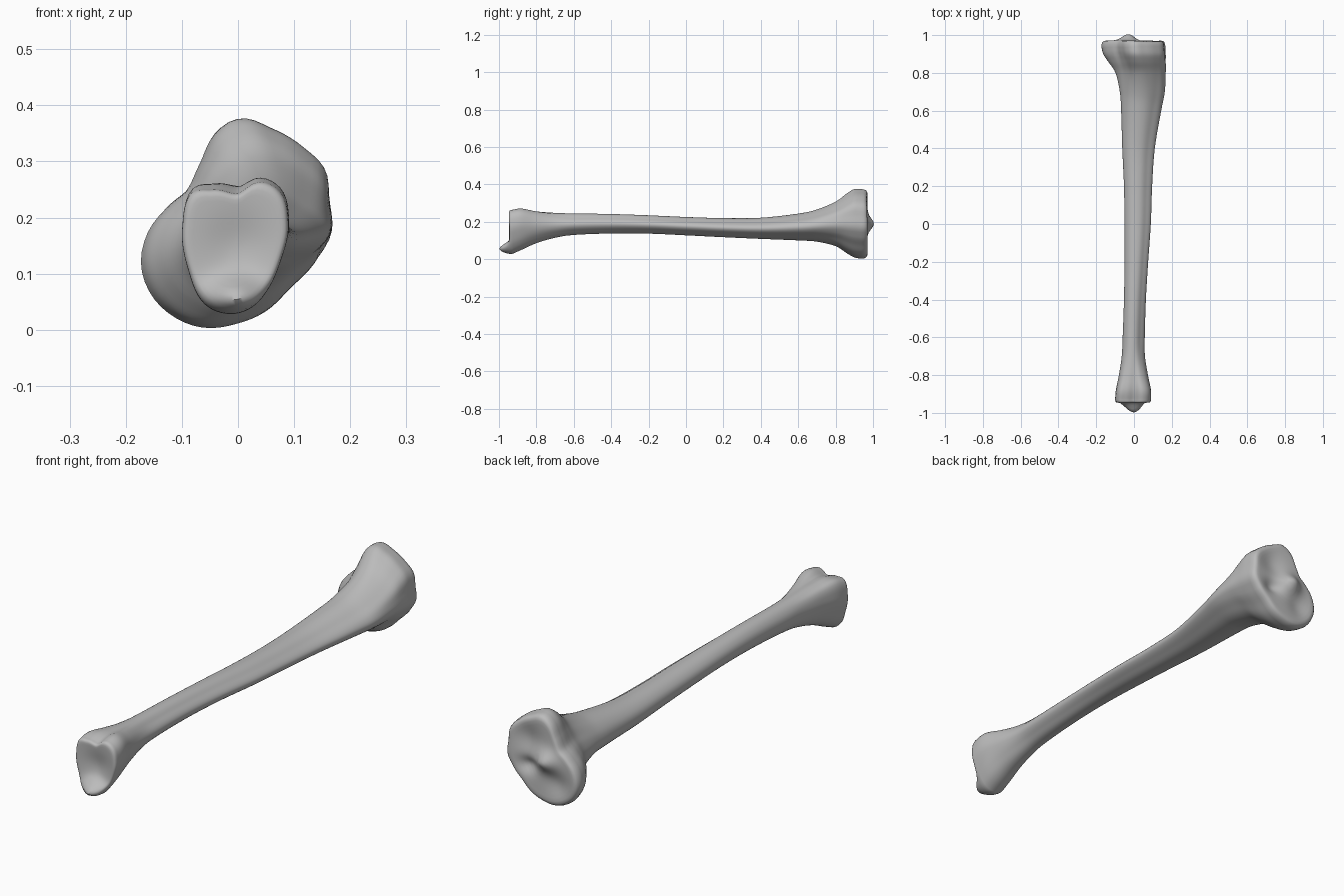
import bpy, bmesh, math

if "Cube" in bpy.data.objects:
    bpy.data.objects.remove(bpy.data.objects["Cube"], do_unlink=True)

SIDES = 72
STEPS = 5

# Cross-section outlines (x, z): flared knee end, shaft, ankle end
KNEE = [(.01, .377), (.06, .36), (.12, .325), (.16, .285), (.168, .23), (.172, .17),
        (.15, .13), (.1, .075), (.05, .03), (0, .01), (-.055, .003), (-.1, .015),
        (-.15, .055), (-.173, .11), (-.165, .165), (-.13, .215), (-.09, .25),
        (-.065, .3), (-.03, .36)]
SHAFT = [(1, 0), (.6, .6), (.1, .97), (-.4, .95), (-.85, .55), (-1, 0),
         (-.85, -.6), (-.4, -.95), (.1, -.95), (.6, -.62)]
ANKLE = [(-.05, .257), (0, .25), (.04, .272), (.08, .25), (.092, .2), (.08, .13),
         (.06, .08), (.02, .035), (-.02, .027), (-.06, .045), (-.09, .11),
         (-.1, .19), (-.085, .25)]

# Stations: y, left edge, right edge, bottom, top, knee weight, ankle weight
STATIONS = [
    (-.93, -.1, .09, .028, .264, 0, 1),
    (-.88, -.096, .09, .05, .271, 0, .9),
    (-.8, -.08, .074, .086, .256, 0, .55),
    (-.7, -.065, .058, .115, .248, 0, .2),
    (-.6, -.06, .057, .13, .245, 0, 0),
    (-.4, -.053, .063, .138, .242, 0, 0),
    (-.2, -.05, .075, .137, .235, 0, 0),
    (0, -.05, .089, .128, .226, 0, 0),
    (.2, -.053, .096, .118, .22, 0, 0),
    (.4, -.062, .11, .109, .222, 0, 0),
    (.6, -.068, .144, .101, .244, .1, 0),
    (.7, -.075, .163, .094, .266, .25, 0),
    (.8, -.098, .168, .07, .308, .55, 0),
    (.86, -.137, .168, .032, .352, .85, 0),
    (.9, -.163, .168, .01, .375, 1, 0),
    (.94, -.173, .166, .003, .375, 1, 0),
]


def fit(points):
    """Scale an outline to the square from -1 to 1."""
    (x0, x1), (z0, z1) = [(min(c), max(c)) for c in zip(*points)]
    return [((2 * x - x0 - x1) / (x1 - x0), (2 * z - z0 - z1) / (z1 - z0))
            for x, z in points]


def spline(a, b, c, d, t):
    return b + .5 * t * (c - a + t * (2*a - 5*b + 4*c - d + t * (3*(b - c) + d - a)))


def polar(points):
    """Resample an outline at even angles, rounding its corners."""
    pts = sorted((math.atan2(z, x), math.hypot(x, z)) for x, z in fit(points))
    n, turn = len(pts), math.tau
    pts = [(a + k * turn, r) for k in (-1, 0, 1) for a, r in pts]
    out = []
    for i in range(SIDES):
        angle = -math.pi + turn * i / SIDES
        j = max(k for k in range(1, len(pts) - 2) if pts[k][0] <= angle)
        t = (angle - pts[j][0]) / (pts[j + 1][0] - pts[j][0])
        r = spline(*[pts[j + k][1] for k in (-1, 0, 1, 2)], t)
        out.append((r * math.cos(angle), r * math.sin(angle)))
    return out


knee, shaft, ankle = polar(KNEE), polar(SHAFT), polar(ANKLE)


def section(station):
    """Blend the outlines and fit them to the edges of a station."""
    y, x0, x1, z0, z1, k, a = station
    pts = [tuple(k * p[i] + a * q[i] + (1 - k - a) * s[i] for i in (0, 1))
           for p, q, s in zip(knee, ankle, shaft)]
    return [((x0 + x1 + u * (x1 - x0)) / 2, y, (z0 + z1 + v * (z1 - z0)) / 2)
            for u, v in fit(pts)]


def bump(x, z, cx, cz, sx, sz):
    return math.exp(-((x - cx) / sx) ** 2 - ((z - cz) / sz) ** 2)


def knee_face(x, z):
    # Two shallow dishes around a raised spine
    return (.971 + .034 * bump(x, z, -.03, .19, .045, .04)
            - .016 * bump(x, z, .06, .26, .06, .06)
            - .012 * bump(x, z, -.08, .1, .05, .05)
            - .02 * bump(x, z, .06, .15, .04, .03))


def ankle_face(x, z):
    # Hollow joint surface with a projecting lower tip
    return (-.947 + .014 * bump(x, z, 0, .15, .06, .06)
            - .052 * bump(x, z, -.002, .058, .05, .03))


def cap(rim, face):
    """Concentric rings closing an end, rounded at the rim."""
    cx, cz = [sum(p[i] for p in rim) / SIDES for i in (0, 2)]
    rings = []
    for s, w in [(.992, .35), (.97, .7), (.93, .92), (.87, 1), (.79, 1), (.7, 1),
                 (.6, 1), (.5, 1), (.4, 1), (.3, 1), (.2, 1), (.1, 1)]:
        ring = []
        for x, y, z in rim:
            px, pz = cx + s * (x - cx), cz + s * (z - cz)
            ring.append((px, y + w * (face(px, pz) - y), pz))
        rings.append(ring)
    return rings, (cx, face(cx, cz), cz)


# Shaft rings, smoothly interpolated between the stations
body = []
last = len(STATIONS) - 1
for i in range(last):
    near = [STATIONS[min(max(i + k, 0), last)] for k in (-1, 0, 1, 2)]
    for step in range(STEPS):
        row = [spline(*v, step / STEPS) for v in zip(*near)]
        row[5:] = [min(max(w, 0), 1) for w in row[5:]]
        body.append(section(row))
body.append(section(STATIONS[-1]))

ankle_rings, ankle_mid = cap(body[0], ankle_face)
knee_rings, knee_mid = cap(body[-1], knee_face)

# Skin all rings into one closed surface
bm = bmesh.new()
rings = [[bm.verts.new(p) for p in ring]
         for ring in ankle_rings[::-1] + body + knee_rings]
for r, q in zip(rings, rings[1:]):
    for i in range(SIDES):
        j = (i + 1) % SIDES
        bm.faces.new((r[i], r[j], q[j], q[i]))
for ring, mid in ((rings[0], ankle_mid), (rings[-1], knee_mid)):
    centre = bm.verts.new(mid)
    for i in range(SIDES):
        bm.faces.new((ring[i], ring[(i + 1) % SIDES], centre))
bmesh.ops.recalc_face_normals(bm, faces=bm.faces)
mesh = bpy.data.meshes.new("shin_bone")
bm.to_mesh(mesh)
bm.free()
bone = bpy.data.objects.new("shin_bone", mesh)
bpy.context.collection.objects.link(bone)

# Plain grey bone
grey = bpy.data.materials.new("bone_grey")
grey.use_nodes = True
color = (.5, .5, .5, 1)
grey.diffuse_color = color
grey.node_tree.nodes["Principled BSDF"].inputs["Base Color"].default_value = color
mesh.materials.append(grey)

bpy.context.view_layer.objects.active = bone
bone.select_set(True)
bpy.ops.object.shade_smooth_by_angle(angle=math.radians(50))
